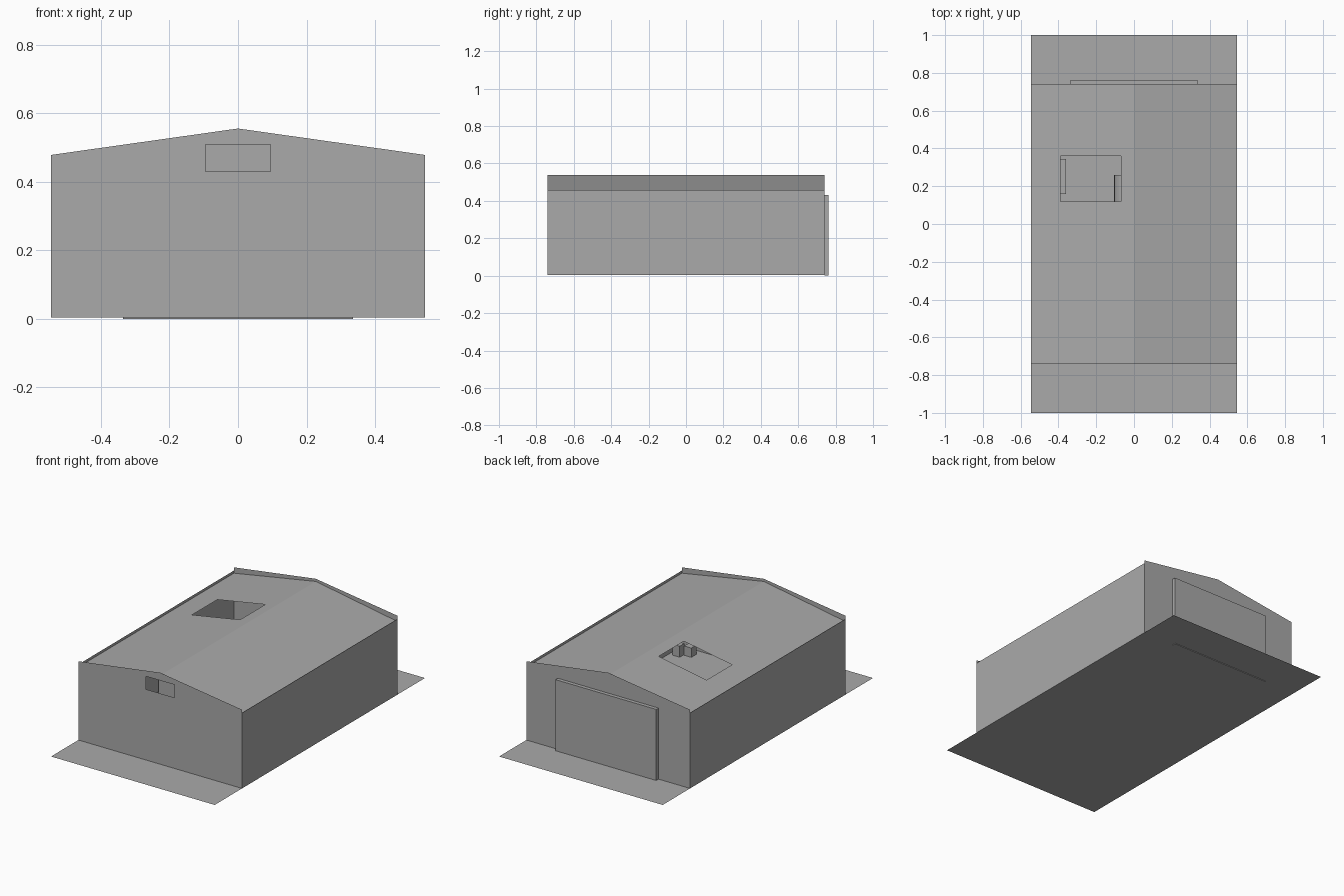
import bpy
import bmesh
from mathutils import Matrix, Vector

cube = bpy.data.objects.get("Cube")
if cube:
    bpy.data.objects.remove(cube, do_unlink=True)

W, L = 0.545, 0.74          # half width and half length of the building
BASE = 0.004                # ground level
WALL_TOP = 0.459
ROOF_EAVE, ROOF_RIDGE = 0.443, 0.539
GABLE_EAVE, GABLE_RIDGE = 0.478, 0.555

grey = bpy.data.materials.new("plain_grey")
grey.use_nodes = True
grey.diffuse_color = (0.4, 0.4, 0.4, 1)
grey.node_tree.nodes["Principled BSDF"].inputs["Base Color"].default_value = (0.4, 0.4, 0.4, 1)


def finish(name, bm):
    mesh = bpy.data.meshes.new(name)
    bm.to_mesh(mesh)
    bm.free()
    mesh.materials.append(grey)
    obj = bpy.data.objects.new(name, mesh)
    bpy.context.collection.objects.link(obj)
    return obj


def sheet(name, polygons, opening=None):
    """Thin sheet of polygons; opening maps an axis to the range cut out."""
    bm = bmesh.new()
    for points in polygons:
        bm.faces.new([bm.verts.new(p) for p in points])
    bmesh.ops.remove_doubles(bm, verts=bm.verts, dist=0.0001)
    if opening:
        for axis, limits in opening.items():
            for limit in limits:
                normal = Vector((0, 0, 0))
                normal[axis] = 1
                bmesh.ops.bisect_plane(bm, geom=bm.verts[:] + bm.edges[:] + bm.faces[:],
                                       plane_co=normal * limit, plane_no=normal)
        hole = [f for f in bm.faces
                if all(lo < f.calc_center_median()[axis] < hi
                       for axis, (lo, hi) in opening.items())]
        bmesh.ops.delete(bm, geom=hole, context='FACES')
    return finish(name, bm)


def box(name, low, high):
    low, high = Vector(low), Vector(high)
    bm = bmesh.new()
    place = Matrix.Translation((low + high) / 2) @ Matrix.Diagonal((*(high - low), 1))
    bmesh.ops.create_cube(bm, size=1, matrix=place)
    return finish(name, bm)


# Ground plate
sheet("ground_plate", [[(-W, -1, BASE), (W, -1, BASE), (W, 1, BASE), (-W, 1, BASE)]])

# Side walls
for name, s in (("left_wall", 1), ("right_wall", -1)):
    sheet(name, [[(s * W, -s * L, BASE), (s * W, s * L, BASE),
                  (s * W, s * L, WALL_TOP), (s * W, -s * L, WALL_TOP)]])

# Gable walls, the front one with a vent opening
for name, s, opening in (("front_wall", -1, {0: (-0.095, 0.095), 2: (0.43, 0.508)}),
                         ("back_wall", 1, None)):
    y = s * L
    sheet(name, [[(s * W, y, BASE), (-s * W, y, BASE), (-s * W, y, GABLE_EAVE),
                  (0, y, GABLE_RIDGE), (s * W, y, GABLE_EAVE)]], opening)

# Pitched roof set below the gable tops, with a hatch opening
sheet("roof", [[(-W, -L, ROOF_EAVE), (0, -L, ROOF_RIDGE), (0, L, ROOF_RIDGE), (-W, L, ROOF_EAVE)],
               [(0, -L, ROOF_RIDGE), (W, -L, ROOF_EAVE), (W, L, ROOF_EAVE), (0, L, ROOF_RIDGE)]],
      {0: (-0.39, -0.07), 1: (0.12, 0.36)})

# Large sliding door on the back
box("back_door", (-0.335, L, 0), (0.335, 0.762, 0.432))

# Things stored inside, seen through the openings
box("front_crate", (0.473, -0.66, BASE), (0.52, -0.615, 0.07))
box("small_crate", (0.42, -0.70, BASE), (0.467, -0.65, 0.06))
box("cabinet", (-0.53, 0, BASE), (-0.40, 0.11, 0.2))
box("bench", (-0.53, 0.16, BASE), (-0.36, 0.345, 0.1))

# Round tank lying along the floor
bm = bmesh.new()
bmesh.ops.create_cone(bm, cap_ends=True, segments=24, radius1=0.06, radius2=0.06, depth=0.25,
                      matrix=Matrix.Translation((-0.045, 0.135, 0.064)) @ Matrix.Rotation(1.5708, 4, 'X'))
tank = finish("tank", bm)
bpy.context.view_layer.objects.active = tank
tank.select_set(True)
bpy.ops.object.shade_smooth_by_angle()
